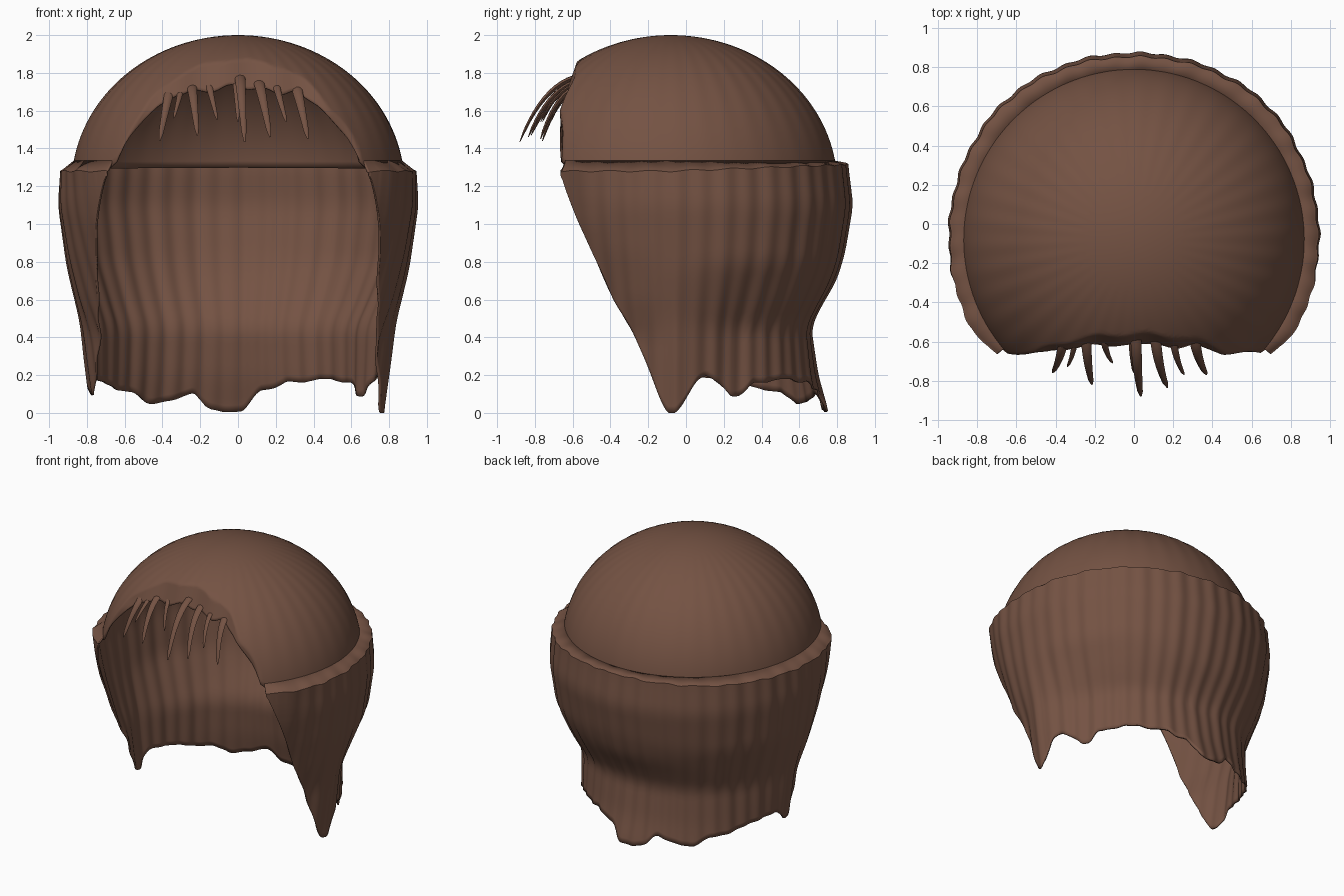
import bpy, bmesh, math
from mathutils import Vector

if "Cube" in bpy.data.objects:
    bpy.data.objects.remove(bpy.data.objects["Cube"])

CY = -0.08  # centre of the head in y

brown = bpy.data.materials.new("brown hair")
brown.diffuse_color = (0.175, 0.085, 0.056, 1)
brown.use_nodes = True
brown.node_tree.nodes["Principled BSDF"].inputs["Base Color"].default_value = brown.diffuse_color


def lerp_table(table, v):
    """Linear lookup in a list of (key, value), keys rising."""
    if v <= table[0][0]:
        return table[0][1]
    for (a, p), (b, q) in zip(table, table[1:]):
        if v <= b:
            return p + (q - p) * (v - a) / (b - a)
    return table[-1][1]


def polar(phi, r, z):
    """Point at angle phi in degrees, 0 = back, +90 = right."""
    a = math.radians(phi)
    return Vector((r * math.sin(a), CY + r * math.cos(a), z))


def grid_object(name, columns, closed=False, thickness=0.0):
    bm = bmesh.new()
    cols = [[bm.verts.new(p) for p in c] for c in columns]
    pairs = list(zip(cols, cols[1:])) + ([(cols[-1], cols[0])] if closed else [])
    for a, b in pairs:
        for i in range(len(a) - 1):
            bm.faces.new((a[i], a[i + 1], b[i + 1], b[i]))
    bmesh.ops.remove_doubles(bm, verts=bm.verts, dist=1e-5)
    bmesh.ops.recalc_face_normals(bm, faces=bm.faces)
    # the shells must face outwards
    if thickness:
        if sum(f.normal.dot(f.calc_center_median() - Vector((0, CY, 1.0))) for f in bm.faces) < 0:
            bmesh.ops.reverse_faces(bm, faces=bm.faces)
    me = bpy.data.meshes.new(name)
    bm.to_mesh(me)
    bm.free()
    me.materials.append(brown)
    ob = bpy.data.objects.new(name, me)
    bpy.context.collection.objects.link(ob)
    if thickness:
        m = ob.modifiers.new("thickness", "SOLIDIFY")
        m.thickness = thickness
        m.offset = -1
    bpy.ops.object.select_all(action="DESELECT")
    ob.select_set(True)
    bpy.context.view_layer.objects.active = ob
    bpy.ops.object.shade_smooth_by_angle(angle=math.radians(45))


# --- crown: ellipsoid dome with an arched opening at the front
arch = [(0, 1.3), (128, 1.29), (132, 1.33), (136, 1.45), (145, 1.62),
        (153, 1.695), (163, 1.70), (180, 1.735)]
crown = []
for k in range(240):
    phi = -180 + k * 1.5
    zr = lerp_table(arch, abs(phi))
    if abs(phi) > 150:
        zr += 0.012 * math.sin(phi * 0.42)
    end = math.acos((zr - 1.2) / 0.8)
    col = []
    for i in range(33):
        t = end * i / 32
        r = 0.882 * math.sin(t)
        r += 0.0018 * math.sin(math.radians(phi * 38)) * math.sin(t * 2) ** 2 * (t > 0.3)
        p = polar(phi, r, 1.2 + 0.8 * math.cos(t))
        # flattened hairline, leaning back towards the top
        limit = -0.66 + 0.35 * max(0, p.z - 1.6) + 0.008 * math.sin(p.x * 24)
        p.y = max(p.y, limit)
        col.append(p)
    crown.append(col)
grid_object("crown", crown, closed=True, thickness=0.012)

# --- hanging hair: radius by height, from left front through the back to right front
front_edge = [(.6, .765), (.75, .81), (1.0, .88), (1.15, .90), (1.32, .905)]
front_side = [(.6, .775), (.75, .82), (1.0, .90), (1.15, .93), (1.32, .955)]
flap = [(0, .70), (.4, .745), (.6, .83), (.85, .90), (1.1, .945), (1.32, .945)]
side = [(0, .775), (.3, .82), (.5, .845), (.75, .90), (1.1, .95), (1.32, .935)]
left_rear = [(0, .80), (.45, .80), (.6, .85), (.8, .925), (1.1, .96), (1.32, .945)]
left_corner = [(0, .83), (.2, .81), (.45, .80), (.6, .86), (.8, .93), (1.1, .975), (1.32, .955)]
back = [(0, .835), (.2, .775), (.45, .735), (.55, .78), (.7, .87), (.85, .915), (1.1, .958), (1.32, .93)]
right_corner = [(0, .77), (.2, .76), (.45, .755), (.6, .84), (.8, .93), (1.1, .975), (1.32, .955)]
right_rear = [(0, .73), (.45, .745), (.6, .82), (.8, .92), (1.1, .96), (1.32, .945)]
rows = [(-130, front_edge), (-121, front_side), (-105, flap), (-88, side), (-64, left_rear),
        (-45, left_corner), (0, back), (45, right_corner), (64, right_rear), (88, side),
        (105, flap), (121, front_side), (130, front_edge)]

# lower edge
hem = [(-130, 1.27), (-125, 1.08), (-113, .62), (-105, .42), (-98, .24), (-92, .10), (-88, .09),
       (-80, .19), (-72, .18), (-62, .16), (-52, .12), (-43, .11), (-35, .045), (-25, .07),
       (-17, .11), (-11, .025), (-5, .005), (2, .01), (8, .12), (14, .13), (20, .17),
       (27, .16), (34, .18), (41, .18), (48, .16), (55, .16), (60, .09), (64, .085),
       (69, .15), (76, .20), (80, .17), (86, .03), (89, -.008), (91, -.008), (94, .06), (98, .20),
       (105, .42), (113, .62), (125, 1.08), (130, 1.27)]


def skirt_radius(phi, z):
    r = 0
    for d in (-4, 0, 4):  # soften the blend between the profiles
        a = max(-130, min(130, phi + d))
        i = next(n for n in range(len(rows) - 1) if a <= rows[n + 1][0])
        (lo, p), (hi, q) = rows[i], rows[i + 1]
        f = (a - lo) / (hi - lo)
        for w, prof in ((1 - f, p), (f, q)):
            r += w * sum(lerp_table(prof, z + e) for e in (-.04, 0, .04)) / 9
    pleat = math.sin(math.radians(phi * 46)) + 0.6 * math.sin(math.radians(phi * 21 + 40))
    return r + 0.0042 * pleat * min(1, max(0, (125 - abs(phi)) / 15))


skirt = []
for k in range(521):
    phi = -130 + k * 0.5
    bottom = sum(lerp_table(hem, phi + d) for d in (-1, 0, 1)) / 3
    top = 1.28 + 0.035 * max(0, math.cos(math.radians(phi)))
    top += 0.004 * math.sin(math.radians(phi * 27))
    bottom = max(0, min(bottom, top - 0.02))
    # ledge joining the crown, then the fall of the hair
    col = [polar(phi, 0.87, 1.335), polar(phi, skirt_radius(phi, top) - 0.012, top + 0.006)]
    for i in range(37):
        z = top + (bottom - top) * i / 36
        col.append(polar(phi, skirt_radius(phi, z), z))
    skirt.append(col)
grid_object("hanging_hair", skirt, thickness=0.012)


# --- fringe strands: tapered curved tubes
def strand(name, root, tip, width):
    root, tip = Vector(root), Vector(tip)
    mid = Vector((root.x * 0.75 + tip.x * 0.25, root.y * 0.4 + tip.y * 0.6, root.z - 0.05))
    rings = 10
    columns = [[] for _ in range(8)]
    for i in range(rings + 1):
        t = i / rings
        p = root * (1 - t) ** 2 + mid * 2 * t * (1 - t) + tip * t * t
        d = ((mid - root) * (1 - t) + (tip - mid) * t).normalized()
        across = d.cross(Vector((0, -1, 0.3))).normalized()
        up = across.cross(d)
        w = width * (1 - 0.6 * t ** 1.5) * (0.35 if i == rings else 1)
        for j, c in enumerate(columns):
            a = math.tau * j / 8
            c.append(p + across * w * math.cos(a) + up * w * 0.5 * math.sin(a))
    grid_object(name, columns, closed=True)


tufts = [((-.36, 1.71), (-.415, -.76, 1.44), .026), ((-.30, 1.72), (-.34, -.73, 1.56), .016),
         ((-.245, 1.73), (-.215, -.82, 1.47), .026), ((-.155, 1.74), (-.11, -.71, 1.55), .018),
         ((.01, 1.775), (.035, -.88, 1.435), .028), ((-.01, 1.75), (.0, -.76, 1.54), .018),
         ((.11, 1.75), (.17, -.835, 1.46), .028), ((.20, 1.74), (.255, -.77, 1.54), .020),
         ((.31, 1.72), (.37, -.77, 1.45), .028)]
for n, ((x, z), tip, w) in enumerate(tufts):
    strand("fringe_strand_%d" % (n + 1), (x, -.59, z), tip, w)
